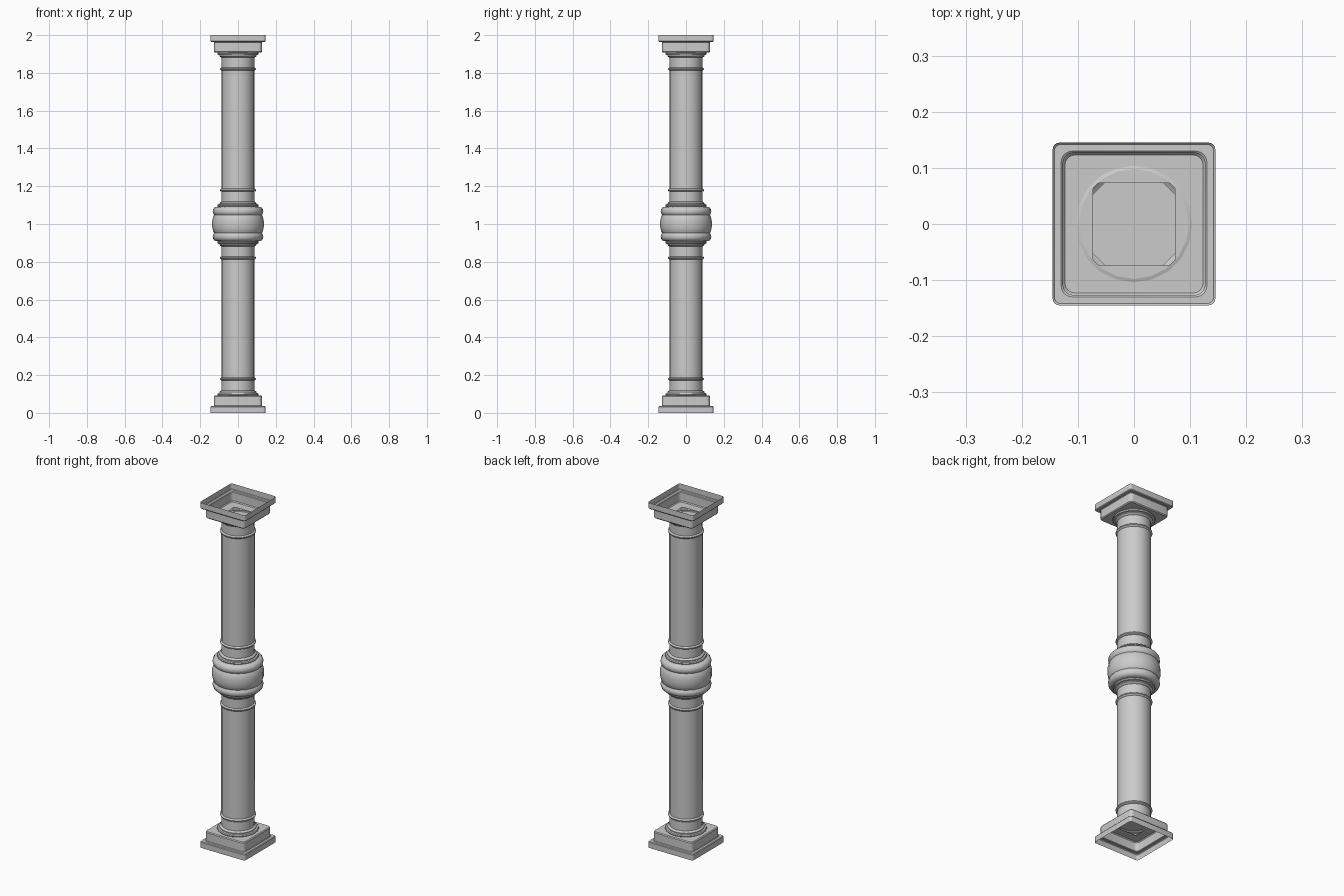
import bpy, bmesh, math

if "Cube" in bpy.data.objects:
    bpy.data.objects.remove(bpy.data.objects["Cube"])

SIDES = 20


def finish(name, bm):
    bmesh.ops.recalc_face_normals(bm, faces=bm.faces)
    me = bpy.data.meshes.new(name)
    bm.to_mesh(me)
    bm.free()
    ob = bpy.data.objects.new(name, me)
    bpy.context.collection.objects.link(ob)
    bpy.ops.object.select_all(action='DESELECT')
    ob.select_set(True)
    bpy.context.view_layer.objects.active = ob
    bpy.ops.object.shade_smooth_by_angle(angle=math.radians(35))
    return ob


def loft(name, rings, cap_ends=False):
    """Skin a stack of equal-length closed rings."""
    bm = bmesh.new()
    loops = [[bm.verts.new(p) for p in ring] for ring in rings]
    for a, b in zip(loops, loops[1:]):
        n = len(a)
        for i in range(n):
            j = (i + 1) % n
            bm.faces.new((a[i], a[j], b[j], b[i]))
    if cap_ends:
        bm.faces.new(loops[0])
        bm.faces.new(loops[-1])
    return finish(name, bm)


def circle(r, z):
    return [(r * math.cos(2 * math.pi * i / SIDES),
             r * math.sin(2 * math.pi * i / SIDES), z) for i in range(SIDES)]


def rounded_square(h, z, r):
    pts = []
    for k, (sx, sy) in enumerate(((1, 1), (-1, 1), (-1, -1), (1, -1))):
        for s in range(5):
            a = math.radians(90 * k + 22.5 * s)
            pts.append((sx * (h - r) + r * math.cos(a),
                        sy * (h - r) + r * math.sin(a), z))
    return pts


# Hollow square plinth and mirrored capital: half width, height, corner radius
plinth = [(.145, 0, .012), (.145, .032, .012), (.142, .036, .012),
          (.130, .036, .020), (.127, .039, .020), (.127, .087, .020),
          (.123, .092, .018), (.073, .092, .012)]
loft("plinth", [rounded_square(h, z, r) for h, z, r in plinth])
loft("capital", [rounded_square(h, 2 - z, r) for h, z, r in plinth])

# Shafts: collar, neck and ring, mirrored about the middle of each shaft
collar = [(.098, .090), (.107, .093), (.110, .098), (.107, .104),
          (.098, .106), (.098, .111), (.094, .115), (.087, .119),
          (.086, .172), (.091, .173), (.095, .177), (.095, .181),
          (.091, .186), (.088, .188)]
shaft = collar + [(r, 1 - z) for r, z in reversed(collar)]
for name, dz in (("lower_shaft", 0), ("upper_shaft", 1)):
    loft(name, [circle(r, z + dz) for r, z in shaft])

# Discs closing the shaft ends inside plinth and capital
for name, z in (("lower_cap", .112), ("upper_cap", 1.888)):
    bm = bmesh.new()
    bm.faces.new([bm.verts.new(p) for p in circle(.09, z)])
    finish(name, bm)

# Central ball with a rounded band above and below
half = [(.098, .908), (.115, .909), (.126, .914), (.132, .923),
        (.134, .933), (.132, .944), (.126, .952), (.130, .958),
        (.135, .975), (.137, .990)]
ball = half + [(r, 2 - z) for r, z in reversed(half)]
loft("central_ball", [circle(r, z) for r, z in ball], cap_ends=True)
